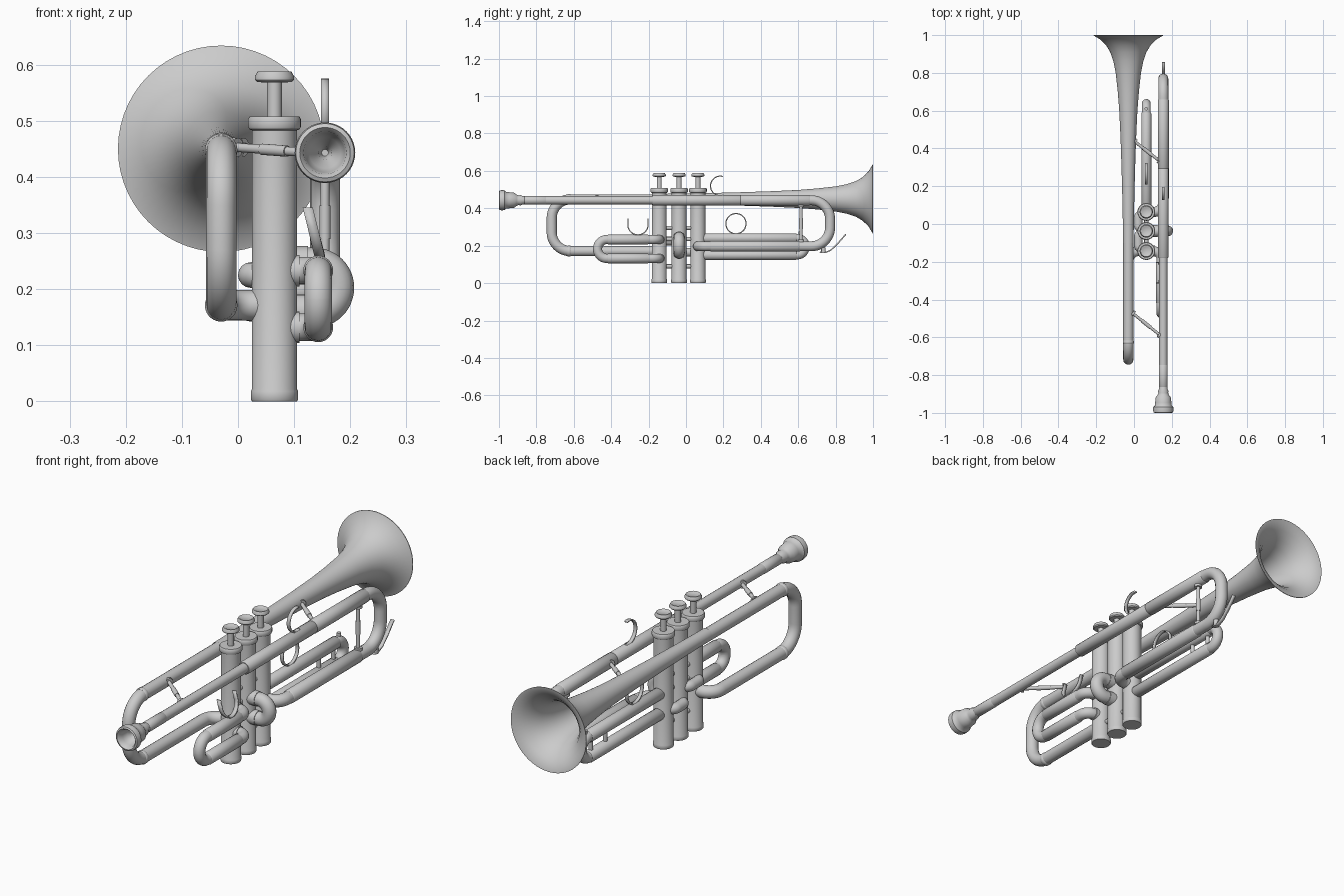
import bpy, math
from mathutils import Vector

if "Cube" in bpy.data.objects:
    bpy.data.objects.remove(bpy.data.objects["Cube"])

BX, LX, VX = -0.03, 0.155, 0.065      # x of bell, leadpipe and valves
VALVES = (-0.143, -0.037, 0.064)


def add_mesh(name, verts, faces):
    me = bpy.data.meshes.new(name)
    me.from_pydata(verts, [], faces)
    ob = bpy.data.objects.new(name, me)
    bpy.context.collection.objects.link(ob)
    bpy.ops.object.select_all(action='DESELECT')
    ob.select_set(True)
    bpy.context.view_layer.objects.active = ob
    bpy.ops.object.mode_set(mode='EDIT')
    bpy.ops.mesh.select_all(action='SELECT')
    bpy.ops.mesh.remove_doubles(threshold=1e-5)
    bpy.ops.mesh.normals_make_consistent(inside=False)
    bpy.ops.object.mode_set(mode='OBJECT')
    bpy.ops.object.shade_smooth_by_angle(angle=math.radians(40))
    return ob


def lathe(name, profile, centre, axis='Y', n=40):
    """Revolve (radius, position) pairs round an axis."""
    c, verts, faces = Vector(centre), [], []
    for r, h in profile:
        for i in range(n):
            a = math.tau * i / n
            u, v = r * math.cos(a), r * math.sin(a)
            verts.append(c + Vector((u, h, v) if axis == 'Y' else (u, v, h)))
    for j in range(len(profile) - 1):
        for i in range(n):
            k = (i + 1) % n
            faces.append((j*n + i, j*n + k, (j+1)*n + k, (j+1)*n + i))
    return add_mesh(name, verts, faces)


def rounded(pts, radii):
    """Polyline with circular fillets at its inner corners."""
    pts = [Vector(p) for p in pts]
    out = [pts[0]]
    for i in range(1, len(pts) - 1):
        p, r = pts[i], radii[i - 1]
        a, b = (pts[i-1] - p).normalized(), (pts[i+1] - p).normalized()
        ang = a.angle(b)
        d = r / math.tan(ang / 2)
        mid = p + (a + b).normalized() * (r / math.sin(ang / 2))
        s, e = p + a*d - mid, p + b*d - mid
        for k in range(13):
            out.append(mid + s.normalized().slerp(e.normalized(), k / 12) * r)
    return out + [pts[-1]]


def tube(name, pts, r, radii=(), res=6):
    cu = bpy.data.curves.new(name, 'CURVE')
    cu.dimensions = '3D'
    cu.bevel_depth, cu.bevel_resolution, cu.use_fill_caps = r, res, True
    path = rounded(pts, radii)
    sp = cu.splines.new('POLY')
    sp.points.add(len(path) - 1)
    for q, p in zip(sp.points, path):
        q.co = (*p, 1)
    ob = bpy.data.objects.new(name, cu)
    bpy.context.collection.objects.link(ob)
    bpy.ops.object.select_all(action='DESELECT')
    ob.select_set(True)
    bpy.context.view_layer.objects.active = ob
    bpy.ops.object.convert(target='MESH')
    bpy.ops.object.shade_smooth_by_angle(angle=math.radians(40))
    return ob


def ferrule(name, x, y0, y1, z, r):
    lathe(name, [(0, y0), (r - .003, y0), (r, y0 + .004), (r, y1 - .004), (r - .003, y1), (0, y1)], (x, 0, z), n=28)


def brace(name, p, q):
    p, q = Vector(p), Vector(q)
    tube(name, [p, q], .008)
    tube(name + "_sleeve", [p.lerp(q, .35), p.lerp(q, .65)], .010)
    for i, (a, b) in enumerate(((p, q), (q, p))):
        tube(f"{name}_foot_{i}", [a, a + (b - a).normalized() * .012], .017)


def ribbon(name, pts, width, thick, lean=0):
    """Flat strip following (y, z) points; lean shifts x with height."""
    x0, base = pts[0][0], min(p[2] for p in pts)
    verts, faces, n = [], [], len(pts)
    for x, y, z in pts:
        x += lean * (z - base)
        verts += [(x - width/2, y, z), (x + width/2, y, z)]
    for i in range(n - 1):
        faces.append((2*i, 2*i + 1, 2*i + 3, 2*i + 2))
    ob = add_mesh(name, verts, faces)
    m = ob.modifiers.new("thickness", 'SOLIDIFY')
    m.thickness, m.offset = thick, 0


def arc(x, y, z, r, a0, a1, n=28):
    return [(x, y + r*math.cos(math.radians(a0 + (a1 - a0)*i/n)),
             z + r*math.sin(math.radians(a0 + (a1 - a0)*i/n))) for i in range(n + 1)]


# Bell flare: outer skin, rolled rim, inner skin
flare = [(.028, -.1), (.029, 0), (.032, .15), (.036, .3), (.041, .45), (.048, .6), (.056, .7),
         (.067, .8), (.079, .86), (.096, .91), (.117, .945), (.146, .975), (.181, .996)]
inner = [(r - .004, y + .002) for r, y in reversed(flare[:-1])]
lathe("bell", flare + [(.184, .997), (.184, 1), (.180, 1)] + inner, (BX, 0, .45), n=56)

# Bell bow returning to the first valve
tube("bell_bow", [(BX, .02, .448), (BX, -.718, .448), (BX, -.718, .171), (BX, VALVES[0], .171),
                  (.05, VALVES[0], .171)], .027, (.1, .1, .055))
ferrule("bow_ferrule_top", BX, -.635, -.615, .448, .029)
ferrule("bow_ferrule_bottom", BX, -.635, -.615, .171, .029)

# Mouthpiece with open cup and throat
lathe("mouthpiece", [(.006, -.9), (.012, -.93), (.028, -.95), (.035, -.975), (.038, -.992), (.045, -1),
                     (.052, -.997), (.054, -.985), (.053, -.97), (.045, -.962), (.043, -.945), (.040, -.918),
                     (.030, -.905), (.026, -.895), (.028, -.885), (.022, -.872), (.019, -.77), (0, -.77)],
      (LX, 0, .443))
lathe("mouthpiece_throat", [(0, -.9), (.008, -.9)], (LX, 0, .443), n=16)
ferrule("mouthpiece_receiver", LX, -.865, -.745, .443, .023)

# Leadpipe and main tuning slide
tube("leadpipe", [(LX, -.78, .443), (LX, 0, .443)], .022)
ferrule("leadpipe_sleeve", LX, -.18, .3, .443, .028)
tube("main_tuning_slide", [(LX, .1, .443), (LX, .77, .443), (LX, .77, .197), (LX, VALVES[2], .197),
                           (.08, VALVES[2], .197)], .0265, (.1, .1, .05))
ferrule("slide_sleeve_top", LX, .29, .66, .443, .029)
ferrule("slide_sleeve_bottom", LX, .13, .61, .197, .029)

# Valves
for i, y in enumerate(VALVES, 1):
    lathe(f"valve_casing_{i}", [(0, 0), (.040, 0), (.042, .003), (.042, .018), (.040, .022), (.040, .483),
                                (.045, .485), (.047, .489), (.047, .503), (.044, .508), (.016, .508),
                                (0, .508)], (VX, y, 0), 'Z')
    lathe(f"valve_button_{i}", [(.013, .505), (.013, .568), (.031, .569), (.035, .573), (.035, .579),
                                (.030, .588), (.026, .588), (.022, .585), (0, .585)], (VX, y, 0), 'Z', 32)

# Links between casings
for z in (.09, .235, .295):
    tube(f"valve_link_{int(z*1000)}", [(VX, VALVES[0], z), (VX, VALVES[2], z)], .011)
for i, z in enumerate((.225, .165)):
    a, b = VALVES[i], VALVES[i + 1]
    tube(f"valve_knuckle_{i+1}", [(.045, a + .012, z), (.023, a + .012, z), (.023, b - .012, z),
                                  (.045, b - .012, z)], .023, (.02, .02))

# First valve slide
y = VALVES[0]
tube("first_slide", [(.085, y, .233), (.143, y, .233), (.143, -.473, .233), (.143, -.473, .132),
                     (.143, y, .132), (.085, y, .132)], .0245, (.04, .05, .05, .04))
for z in (.233, .132):
    ferrule(f"first_slide_sleeve_{int(z*1000)}", .143, -.42, -.2, z, .0265)
    tube(f"first_slide_port_{int(z*1000)}", [(.08, y, z), (.11, y, z)], .028)

# Second valve slide
y = VALVES[1]
tube("second_slide", [(.085, y, .245), (.178, y, .245), (.178, y, .16), (.085, y, .16)], .029, (.0424, .0424))
for z in (.245, .16):
    tube(f"second_slide_port_{int(z*1000)}", [(.08, y, z), (.125, y, z)], .0315)

# Third valve slide
tube("third_slide", [(VX, .08, .24), (VX, .638, .24), (VX, .638, .15), (VX, .08, .15)], .0235, (.0449, .0449))
for z in (.24, .15):
    ferrule(f"third_slide_sleeve_{int(z*1000)}", VX, .09, .59, z, .0265)
for i, yy in enumerate((.47, .57)):
    tube(f"third_slide_brace_{i}", [(VX, yy, .15), (VX, yy, .24)], .009)
tube("third_slide_stop", [(VX, .61, .25), (VX, .61, .275)], .009)

# Finger ring, finger hook and thumb saddle
ribbon("third_slide_ring", arc(VX, .267, .318, .054, 0, 360, 40), .014, .006)
ribbon("finger_hook", arc(LX, .183, .52, .052, 75, 290), .015, .006)
ribbon("thumb_saddle", [(.146, -.311, .345)] + arc(.146, -.257, .312, .054, 180, 360)
       + [(.146, -.203, .345)], .018, .006, lean=-.25)

# Braces
brace("front_brace", (.0, .44, .453), (.14, .33, .445))
brace("rear_brace", (-.01, -.47, .453), (.14, -.59, .442))
brace("slide_brace", (LX, .615, .22), (LX, .615, .418))

# Water key
ribbon("water_key", [(LX, .715, .166), (LX, .745, .163), (LX, .775, .177), (LX, .81, .21), (LX, .855, .262)],
       .016, .007)
tube("water_key_cap", [(LX, .735, .16), (LX, .735, .19)], .012)
